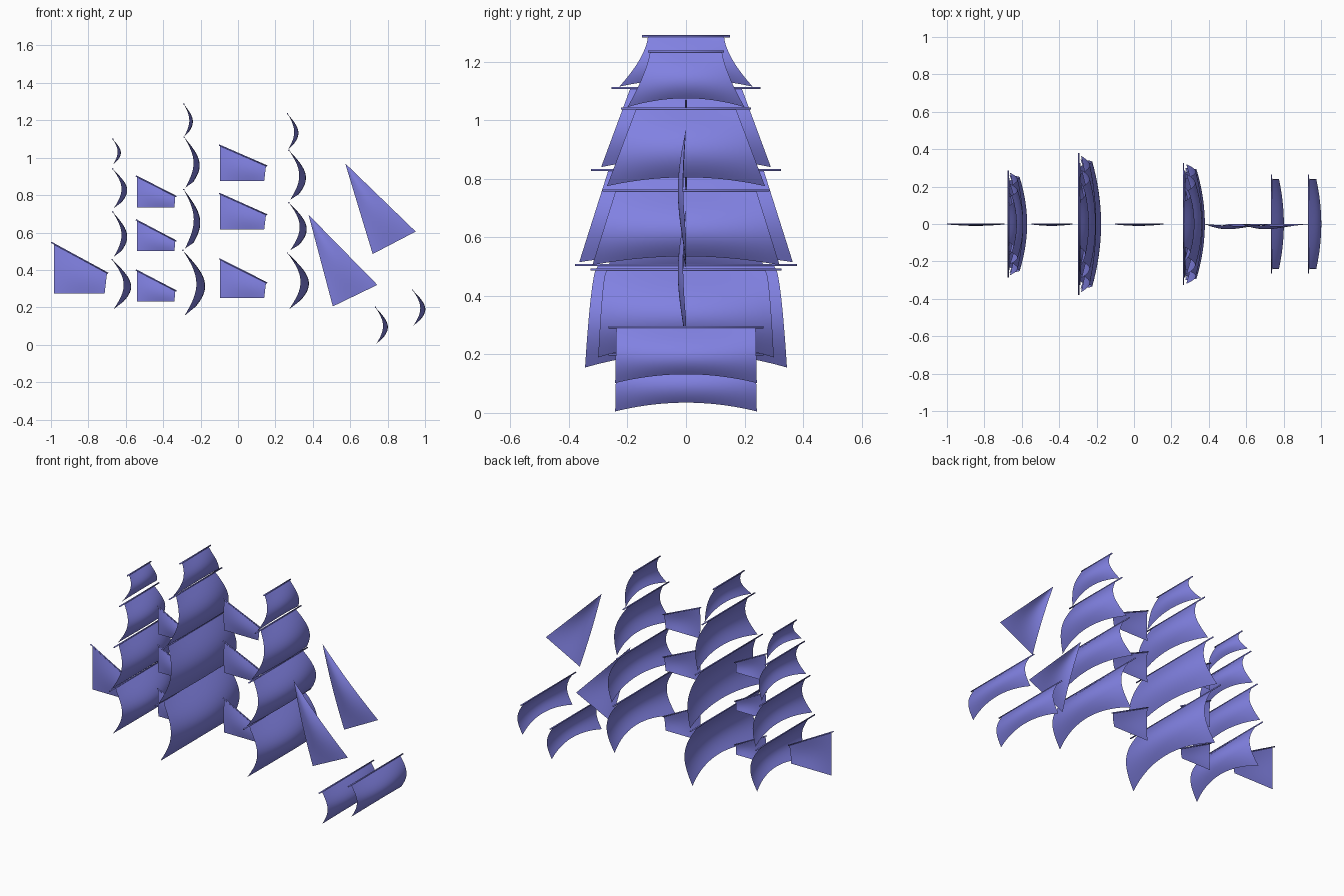
import bpy, bmesh, math
from mathutils import Vector

if "Cube" in bpy.data.objects:
    bpy.data.objects.remove(bpy.data.objects["Cube"])

cloth = bpy.data.materials.new("periwinkle_cloth")
cloth.diffuse_color = (0.22, 0.22, 0.76, 1)
cloth.use_nodes = True
cloth.node_tree.nodes["Principled BSDF"].inputs["Base Color"].default_value = cloth.diffuse_color


def finish(name, bm):
    me = bpy.data.meshes.new(name)
    bm.to_mesh(me)
    bm.free()
    me.materials.append(cloth)
    for p in me.polygons:
        p.use_smooth = True
    ob = bpy.data.objects.new(name, me)
    bpy.context.collection.objects.link(ob)
    return ob


def sheet(name, point, nu, nv):
    """Grid surface from point(u, v), both 0..1."""
    bm = bmesh.new()
    g = [[bm.verts.new(point(i / nu, j / nv)) for i in range(nu + 1)] for j in range(nv + 1)]
    for j in range(nv):
        for i in range(nu):
            bm.faces.new((g[j][i], g[j + 1][i], g[j + 1][i + 1], g[j][i + 1]))
    bmesh.ops.remove_doubles(bm, verts=bm.verts, dist=1e-5)
    return finish(name, bm)


def spar(name, a, b, r):
    a, b = Vector(a), Vector(b)
    bm = bmesh.new()
    bmesh.ops.create_cone(bm, cap_ends=True, segments=10, radius1=r, radius2=r, depth=(b - a).length)
    ob = finish(name, bm)
    ob.location = (a + b) / 2
    ob.rotation_euler = (b - a).to_track_quat('Z', 'Y').to_euler()


def square_sail(name, x, top, bottom, bulge, yard, w0, w1, p=1.0, rise=0.03):
    """Billowing sail: yard half-length, top/bottom half-widths, side curve power."""
    def point(u, v):
        s = 2 * u - 1
        leech = 0.59 * math.sin(math.pi * v) + 0.08 * v
        belly = 0.53 * math.sin(math.pi * v / 2) * (1 - s * s)
        z = top + (bottom - top) * v + rise * (1 - s * s) * v * v
        return (x + bulge * (leech + belly), s * (w0 + (w1 - w0) * v ** p), z)
    sheet(name + "_sail", point, 20, 16)
    spar(name + "_yard", (x, -yard, top), (x, yard, top), 0.0038)


# Square sails: x, top, bottom, bulge, yard, top width, bottom width, side power, foot rise
squares = {
    "mizzen_royal": (-0.67, 1.10, 0.965, 0.042, 0.115, 0.10, 0.17, 1.6, 0.02),
    "mizzen_topgallant": (-0.67, 0.94, 0.73, 0.075, 0.19, 0.145, 0.215),
    "mizzen_topsail": (-0.67, 0.71, 0.47, 0.075, 0.245, 0.20, 0.275),
    "mizzen_course": (-0.673, 0.455, 0.19, 0.098, 0.285, 0.225, 0.26, 0.5, 0.04),
    "main_royal": (-0.29, 1.287, 1.115, 0.047, 0.15, 0.13, 0.228, 1.6, 0.025),
    "main_topgallant": (-0.288, 1.11, 0.84, 0.08, 0.255, 0.19, 0.29),
    "main_topsail": (-0.29, 0.83, 0.515, 0.085, 0.325, 0.265, 0.365),
    "main_course": (-0.295, 0.505, 0.155, 0.115, 0.38, 0.30, 0.345, 0.5, 0.05),
    "fore_royal": (0.265, 1.235, 1.045, 0.056, 0.13, 0.123, 0.20, 1.4),
    "fore_topgallant": (0.272, 1.04, 0.775, 0.088, 0.222, 0.17, 0.27),
    "fore_topsail": (0.272, 0.76, 0.505, 0.092, 0.285, 0.24, 0.32),
    "fore_course": (0.265, 0.49, 0.19, 0.11, 0.327, 0.27, 0.30, 0.5, 0.045),
    "inner_spritsail": (0.735, 0.20, 0.005, 0.064, 0.265, 0.238, 0.242),
    "outer_spritsail": (0.933, 0.293, 0.102, 0.066, 0.265, 0.238, 0.242),
}
for name, spec in squares.items():
    square_sail(name, *spec)


def fore_aft_sail(name, head, peak, clew, tack, bulge):
    """Sail in the centre plane from four (x, z) corners; head may equal peak."""
    a, b, c, d = [Vector((q[0], 0, q[1])) for q in (head, peak, clew, tack)]

    def point(u, v):
        q = a.lerp(b, u).lerp(d.lerp(c, u), v)
        q.y = -bulge * math.sin(math.pi * v) * (0.35 + 0.65 * math.sin(math.pi * u))
        return q
    sheet(name, point, 12, 12)


# Staysails between the masts: left x, right x, foot inset, top left, top right, foot
stays = [
    ("spanker", -0.985, -0.70, 0.013, 0.54, 0.385, 0.275),
    ("mizzen_staysail_upper", -0.54, -0.335, 0.005, 0.90, 0.795, 0.733),
    ("mizzen_staysail_middle", -0.54, -0.335, 0.005, 0.665, 0.557, 0.50),
    ("mizzen_staysail_lower", -0.54, -0.335, 0.005, 0.397, 0.29, 0.23),
    ("main_staysail_upper", -0.095, 0.15, 0.01, 1.065, 0.958, 0.876),
    ("main_staysail_middle", -0.095, 0.15, 0.01, 0.807, 0.697, 0.616),
    ("main_staysail_lower", -0.095, 0.15, 0.01, 0.457, 0.333, 0.25),
]
for name, x0, x1, inset, z0, z1, foot in stays:
    fore_aft_sail(name, (x0, z0), (x1, z1), (x1 - inset, foot), (x0, foot), 0.01)
    ext = 0.014 if name == "spanker" else 0.006
    slope = (z1 - z0) / (x1 - x0)
    spar(name + "_gaff", (x0 - ext, 0, z0 - ext * slope), (x1 + 0.006, 0, z1 + 0.006 * slope), 0.0035)

# Triangular jibs at the bow
fore_aft_sail("outer_jib", (0.573, 0.97), (0.573, 0.97), (0.95, 0.605), (0.72, 0.485), 0.028)
fore_aft_sail("inner_jib", (0.377, 0.695), (0.377, 0.695), (0.745, 0.32), (0.507, 0.205), 0.028)
